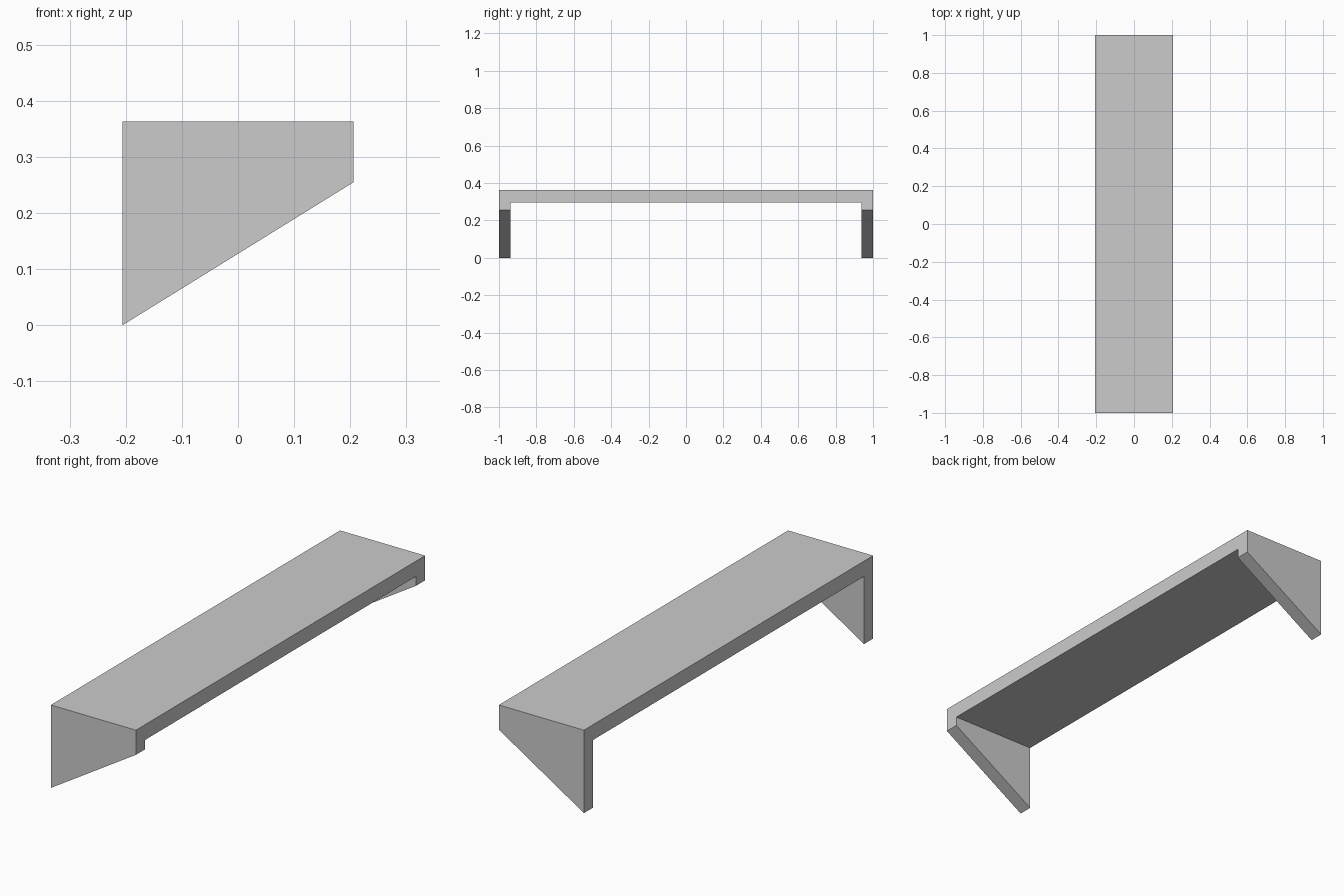
import bpy
import bmesh

cube = bpy.data.objects.get("Cube")
if cube:
    bpy.data.objects.remove(cube, do_unlink=True)

HALF_DEPTH = 0.206
HALF_LENGTH = 1.0
BOARD_BOTTOM, BOARD_TOP = 0.296, 0.363
BRACKET_THICKNESS = 0.063
BRACKET_TIP = 0.255

grey = bpy.data.materials.new("plain grey")
grey.use_nodes = True
colour = (0.6, 0.6, 0.6, 1)
grey.diffuse_color = colour
grey.node_tree.nodes["Principled BSDF"].inputs["Base Color"].default_value = colour


def extruded_profile(name, profile, y_start, y_end):
    """Extrude an x-z outline along y."""
    bm = bmesh.new()
    face = bm.faces.new([bm.verts.new((x, y_start, z)) for x, z in profile])
    result = bmesh.ops.extrude_face_region(bm, geom=[face])
    moved = [v for v in result["geom"] if isinstance(v, bmesh.types.BMVert)]
    bmesh.ops.translate(bm, verts=moved, vec=(0, y_end - y_start, 0))
    bmesh.ops.recalc_face_normals(bm, faces=bm.faces)
    mesh = bpy.data.meshes.new(name)
    bm.to_mesh(mesh)
    bm.free()
    mesh.materials.append(grey)
    obj = bpy.data.objects.new(name, mesh)
    bpy.context.collection.objects.link(obj)
    return obj


# Shelf board
extruded_profile("shelf_board", [
    (-HALF_DEPTH, BOARD_BOTTOM), (HALF_DEPTH, BOARD_BOTTOM),
    (HALF_DEPTH, BOARD_TOP), (-HALF_DEPTH, BOARD_TOP)],
    -HALF_LENGTH, HALF_LENGTH)

# Tapered wall brackets, flush with both ends
bracket_profile = [
    (-HALF_DEPTH, 0), (HALF_DEPTH, BRACKET_TIP),
    (HALF_DEPTH, BOARD_BOTTOM), (-HALF_DEPTH, BOARD_BOTTOM)]
for name, side in (("front_bracket", -1), ("back_bracket", 1)):
    extruded_profile(name, bracket_profile, side * HALF_LENGTH,
                     side * (HALF_LENGTH - BRACKET_THICKNESS))
